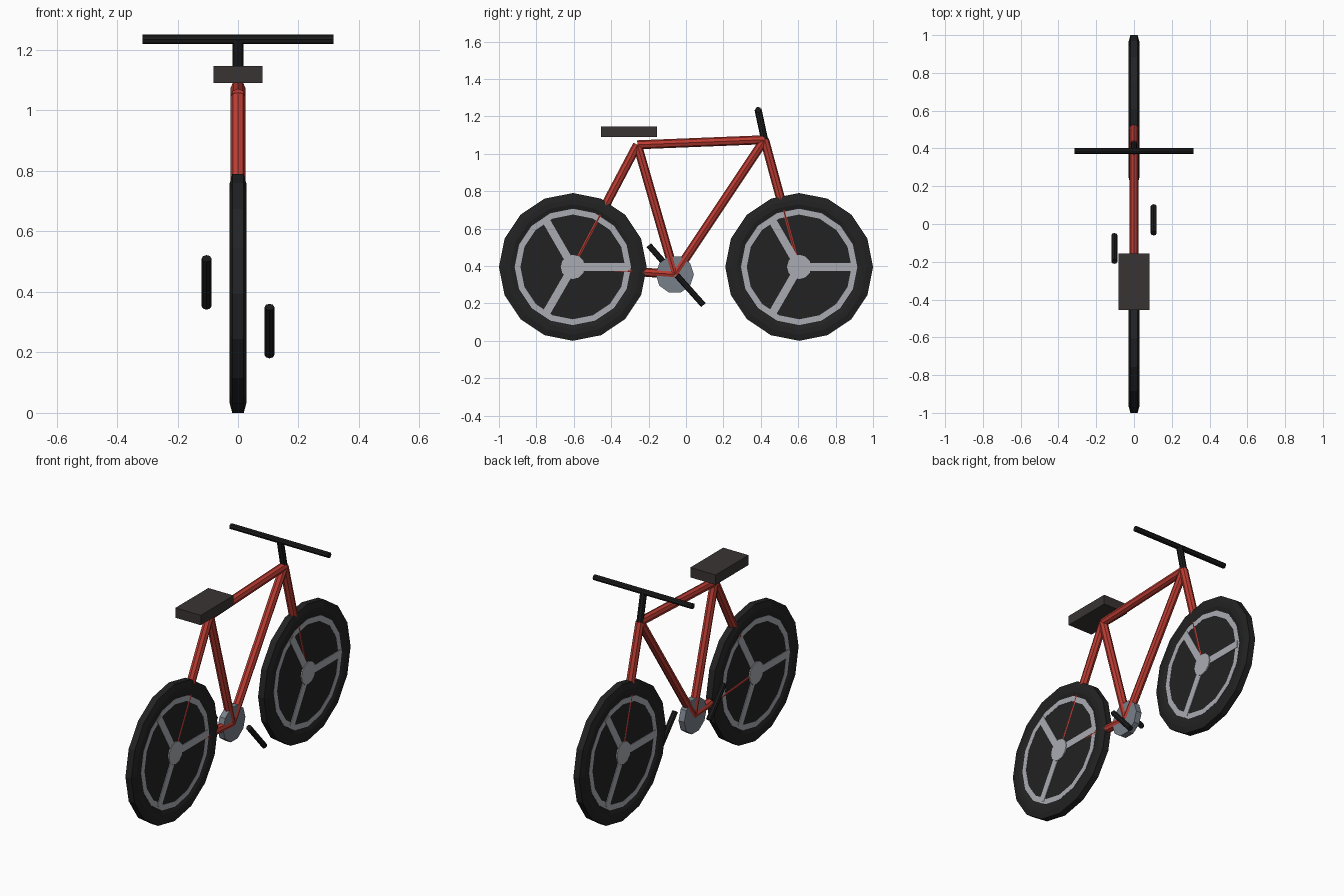
import bpy, bmesh, math
from mathutils import Vector

if "Cube" in bpy.data.objects:
    bpy.data.objects.remove(bpy.data.objects["Cube"])


def material(name, rgb):
    m = bpy.data.materials.new(name)
    m.diffuse_color = (*rgb, 1)
    m.use_nodes = True
    m.node_tree.nodes["Principled BSDF"].inputs["Base Color"].default_value = m.diffuse_color
    return m


RED = material("frame_red", (0.50, 0.045, 0.032))
RUBBER = material("tyre_black", (0.016, 0.016, 0.016))
BLACK = material("bar_black", (0.011, 0.011, 0.012))
SILVER = material("rim_silver", (0.40, 0.41, 0.45))
STEEL = material("chainring_grey", (0.19, 0.215, 0.25))
BROWN = material("seat_brown", (0.042, 0.034, 0.034))


def finish(name, bm, mat):
    bmesh.ops.recalc_face_normals(bm, faces=bm.faces)
    me = bpy.data.meshes.new(name)
    bm.to_mesh(me)
    bm.free()
    me.materials.append(mat)
    ob = bpy.data.objects.new(name, me)
    bpy.context.collection.objects.link(ob)
    return ob


def tube(name, a, b, r, mat, sides=8):
    """Straight faceted tube from a to b."""
    a, b = Vector(a), Vector(b)
    d = (b - a).normalized()
    u = Vector((0, 1, 0)) if abs(d.x) > 0.9 else Vector((1, 0, 0))
    v = d.cross(u).normalized()
    bm = bmesh.new()
    rings = []
    for p in (a, b):
        rings.append([bm.verts.new(p + r * (math.cos(t) * u + math.sin(t) * v))
                      for t in (2 * math.pi * i / sides for i in range(sides))])
    for i in range(sides):
        j = (i + 1) % sides
        bm.faces.new((rings[0][i], rings[0][j], rings[1][j], rings[1][i]))
    for ring in rings:
        bm.faces.new(ring)
    return finish(name, bm, mat)


def ring(name, profile, centre, mat, sides=16):
    """Closed (radius, x) profile turned around the x axis."""
    bm = bmesh.new()
    cy, cz = centre
    loops = []
    for i in range(sides):
        t = 2 * math.pi * i / sides
        loops.append([bm.verts.new((x, cy + r * math.cos(t), cz + r * math.sin(t)))
                      for r, x in profile])
    n = len(profile)
    for i in range(sides):
        p, q = loops[i], loops[(i + 1) % sides]
        for k in range(n):
            m = (k + 1) % n
            bm.faces.new((p[k], p[m], q[m], q[k]))
    return finish(name, bm, mat)


def disc(name, centre, r, half, mat, sides):
    return tube(name, (-half, *centre), (half, *centre), r, mat, sides)


def box(name, lo, hi, mat):
    bm = bmesh.new()
    bmesh.ops.create_cube(bm, size=1)
    for v in bm.verts:
        v.co = Vector([(l + h) / 2 + c * (h - l) for l, h, c in zip(lo, hi, v.co)])
    return finish(name, bm, mat)


# Wheels: tyre, dark disc, rim band, hub and three spokes on each side
R = 0.395
TYRE = [(R, -0.019), (R, 0.019), (0.362, 0.028), (0.335, 0.028), (0.308, 0.019),
        (0.308, -0.019), (0.335, -0.028), (0.362, -0.028)]
RIM = [(0.311, -0.0222), (0.311, 0.0222), (0.28, 0.0222), (0.28, -0.0222)]
for label, y in (("rear", -0.605), ("front", 0.605)):
    c = (y, R)
    ring(label + "_tyre", TYRE, c, RUBBER)
    disc(label + "_wheel_disc", c, 0.315, 0.0212, RUBBER, 16)
    ring(label + "_rim", RIM, c, SILVER)
    disc(label + "_hub", c, 0.065, 0.028, SILVER, 12)
    for s, side in ((1, "right"), (-1, "left")):
        for k in range(3):
            t = 2 * math.pi * k / 3
            sp = box(f"{label}_spoke_{side}_{k + 1}", (0.015, 0, -0.021),
                     (0.0245, 0.295, 0.021), SILVER)
            sp.rotation_euler = (t, 0, 0 if s > 0 else math.pi)
            if s < 0:
                sp.rotation_euler = (-t, 0, math.pi)
            sp.location = (0, y, R)

# Frame tubes
SEAT, HEAD, CRANK = (0, -0.26, 1.048), (0, 0.42, 1.075), (0, -0.06, 0.355)
REAR, FRONT = (0, -0.605, R), (0, 0.605, R)
for name, a, b in (("top_tube", SEAT, HEAD), ("down_tube", HEAD, CRANK),
                   ("seat_tube", SEAT, CRANK), ("seat_stay", SEAT, REAR),
                   ("chain_stay", CRANK, REAR), ("fork", HEAD, FRONT)):
    tube(name, a, b, 0.024, RED)

# Steering
tube("stem", HEAD, (0, 0.385, 1.237), 0.019, BLACK)
tube("handlebar", (-0.315, 0.386, 1.235), (0.315, 0.386, 1.235), 0.016, BLACK)

# Seat
box("seat", (-0.081, -0.455, 1.09), (0.081, -0.155, 1.147), BROWN)

# Chainring and crank arms
disc("chainring", CRANK[1:], 0.102, 0.018, STEEL, 10)
tube("right_crank", (0.104, -0.049, 0.35), (0.104, 0.093, 0.191), 0.016, BLACK)
tube("left_crank", (-0.104, -0.06, 0.352), (-0.104, -0.199, 0.511), 0.016, BLACK)
